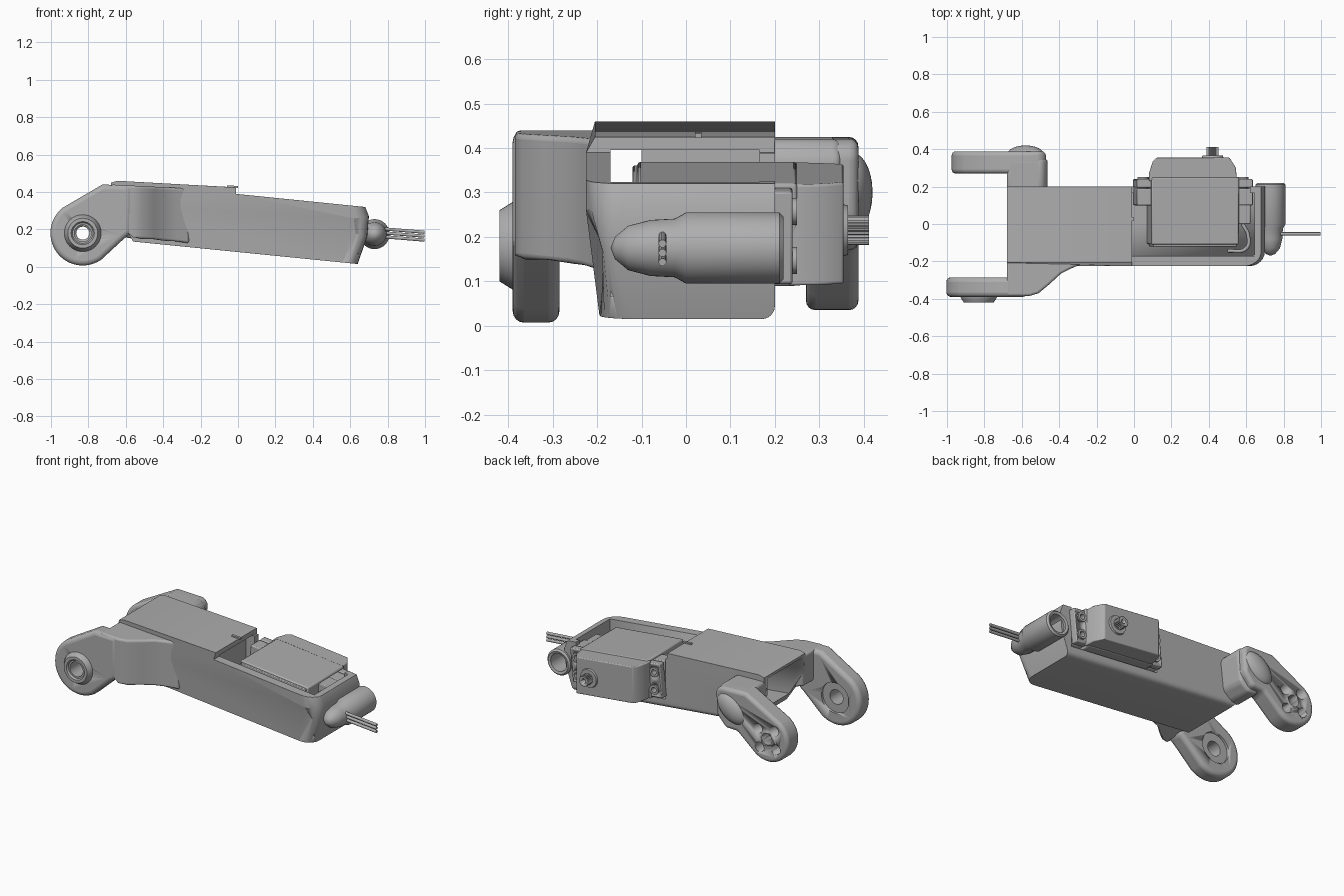
import bpy, bmesh, math
from mathutils import Vector, Matrix

if "Cube" in bpy.data.objects:
    bpy.data.objects.remove(bpy.data.objects["Cube"])

grey = bpy.data.materials.new("plain grey")
grey.use_nodes = True
grey.diffuse_color = (0.42, 0.42, 0.42, 1)
grey.node_tree.nodes["Principled BSDF"].inputs["Base Color"].default_value = grey.diffuse_color

TILT = math.radians(6)


def finish(name, bm, bevel=0, cutter=False, segs=4):
    bmesh.ops.recalc_face_normals(bm, faces=bm.faces)
    mesh = bpy.data.meshes.new(name)
    bm.to_mesh(mesh)
    bm.free()
    ob = bpy.data.objects.new(name, mesh)
    bpy.context.collection.objects.link(ob)
    mesh.materials.append(grey)
    ob.hide_render = cutter
    ob.hide_viewport = False
    if cutter:
        ob.display_type = 'WIRE'
    if bevel:
        m = ob.modifiers.new("round", 'BEVEL')
        m.width, m.segments, m.limit_method = bevel, segs, 'ANGLE'
        m.angle_limit = math.radians(35)
    return ob


def prism_bm(pts, lo, hi, axis='y'):
    """Extrude an outline: (x, z) along y, or (x, y) along z."""
    bm = bmesh.new()
    place = (lambda a, b, c: (a, c, b)) if axis == 'y' else (lambda a, b, c: (a, b, c))
    rings = [[bm.verts.new(place(a, b, c)) for a, b in pts] for c in (lo, hi)]
    bm.faces.new(rings[0])
    bm.faces.new(rings[1])
    n = len(pts)
    for i in range(n):
        j = (i + 1) % n
        bm.faces.new((rings[0][i], rings[0][j], rings[1][j], rings[1][i]))
    return bm


def prism(name, pts, lo, hi, bevel=0, axis='y', cutter=False):
    return finish(name, prism_bm(pts, lo, hi, axis), bevel, cutter)


def box(name, x, y, z, bevel=0, tilt=0, cutter=False):
    bm = bmesh.new()
    c = Vector([(a + b) / 2 for a, b in (x, y, z)])
    size = [b - a for a, b in (x, y, z)]
    bmesh.ops.create_cube(bm, size=1, matrix=Matrix.Translation(c)
                          @ Matrix.Rotation(tilt, 4, 'Y') @ Matrix.Diagonal((*size, 1)))
    return finish(name, bm, bevel, cutter, 2)


def turned(name, x, z, profile, steps=40, cutter=False):
    """Spin (radius, y) points around a y axis; a closed profile makes a ring."""
    bm = bmesh.new()
    vs = [bm.verts.new((x + r, y, z)) for r, y in profile]
    es = [bm.edges.new(p) for p in zip(vs, vs[1:])]
    bmesh.ops.spin(bm, geom=vs + es, cent=(x, 0, z), axis=(0, 1, 0),
                   angle=math.tau, steps=steps)
    bmesh.ops.remove_doubles(bm, verts=bm.verts, dist=0.0001)
    return finish(name, bm, 0, cutter)


def rod(name, x, z, r, lo, hi, cutter=False, steps=24):
    return turned(name, x, z, [(0, lo), (r, lo), (r, hi), (0, hi)], steps, cutter)


def cut(ob, *cutters):
    for c in cutters:
        m = ob.modifiers.new("cut", 'BOOLEAN')
        m.object, m.operation, m.solver = c, 'DIFFERENCE', 'EXACT'


def arc(x, z, r, a0, a1, n=24):
    return [(x + r * math.cos(math.radians(a0 + (a1 - a0) * i / n)),
             z + r * math.sin(math.radians(a0 + (a1 - a0) * i / n))) for i in range(n + 1)]


def wire(name, pts, r):
    cu = bpy.data.curves.new(name, 'CURVE')
    cu.dimensions, cu.bevel_depth, cu.bevel_resolution = '3D', r, 3
    cu.use_fill_caps = True
    sp = cu.splines.new('BEZIER')
    sp.bezier_points.add(len(pts) - 1)
    for p, co in zip(sp.bezier_points, pts):
        p.co = co
        p.handle_left_type = p.handle_right_type = 'AUTO'
    ob = bpy.data.objects.new(name, cu)
    bpy.context.collection.objects.link(ob)
    cu.materials.append(grey)


# Main tray: hollow, tilted body with large round front corners
bm = prism_bm([(-0.68, 0.45), (-0.645, 0.46), (-0.01, 0.425), (-0.01, 0.39), (0.68, 0.32),
               (0.70, 0.27), (0.69, 0.16), (0.64, 0.015), (-0.56, 0.135), (-0.68, 0.33)], -0.225, 0.2)
for v in bm.verts:
    if v.co.y < 0:
        v.co.y = -0.205 if v.co.z > 0.4 else -0.195 if v.co.z < 0.14 else -0.225


def round_edges(test, width):
    es = [e for e in bm.edges if test(*(v.co for v in e.verts))]
    bmesh.ops.bevel(bm, geom=es, offset=width, segments=6, profile=0.5, affect='EDGES')


round_edges(lambda a, b: max(a.y, b.y) < -0.1 and min(a.x, b.x) > 0.6, 0.08)
round_edges(lambda a, b: max(a.z, b.z) < 0.14 and abs(a.x - b.x) > 0.5, 0.03)
body = finish("main_tray", bm, 0.012)
cavity = prism("tray_cavity_cutter", [(-0.8, 0.44), (0, 0.395), (0, 0.6), (0.645, 0.6),
               (0.645, 0.065), (-0.8, 0.21)], -0.17, 0.165, cutter=True)
opening = prism("servo_opening_cutter", [(0, 0.135), (0, 0.6), (0.62, 0.6), (0.62, 0.075)],
                0.1, 0.3, cutter=True)
cut(body, cavity, opening)
box("cover_tab", (-0.06, 0.0), (0.02, 0.035), (0.424, 0.434), tilt=TILT / 2)
box("inner_partition", (-0.1, -0.06), (-0.1, 0.19), (0.14, 0.405))

# Servo lying across the tray, shaft pointing backwards
box("servo_case", (0.08, 0.55), (-0.11, 0.25), (0.112, 0.346), 0.008, TILT)
cap = prism("servo_cap", [(0.08, 0.23), (0.55, 0.23), (0.545, 0.3), (0.51, 0.355), (0.12, 0.355),
                          (0.10, 0.335), (0.08, 0.27)], 0.115, 0.343, 0.006, 'z')
for v in cap.data.vertices:
    v.co.z -= (v.co.x - 0.315) * math.tan(TILT)
box("servo_base_lip", (0.09, 0.54), (-0.12, -0.1), (0.12, 0.338), 0.004, TILT)
for side, x0, x1, zc in (("right", 0.005, 0.09, 0.255), ("left", 0.54, 0.625, 0.202)):
    lug = box(side + "_servo_lug", (x0, x1), (0.195, 0.24), (zc - 0.105, zc + 0.105), 0.006, TILT)
    box(side + "_servo_mount", (x0, x1), (0.1, 0.19), (zc - 0.105, zc + 0.105), 0.006, TILT)
    for label, dz in (("upper", 0.055), ("lower", -0.055)):
        xm = (x0 + x1) / 2
        hole = rod(f"{side}_{label}_lug_cutter", xm, zc + dz, 0.026, 0.19, 0.3, True)
        cut(lug, hole)
        turned(f"{side}_{label}_grommet", xm, zc + dz,
               [(0.016, 0.19), (0.03, 0.19), (0.03, 0.25), (0.016, 0.25), (0.016, 0.19)], 20)
turned("servo_shaft_collar", 0.42, 0.215, [(0, 0.35), (0.06, 0.35), (0.055, 0.365), (0, 0.365)])
spline = bmesh.new()
bmesh.ops.create_cone(spline, cap_ends=True, segments=48, radius1=0.033, radius2=0.033, depth=0.05,
                      matrix=Matrix.Translation((0.42, 0.387, 0.215)) @ Matrix.Rotation(math.pi / 2, 4, 'X'))
for i, v in enumerate(spline.verts):
    if (i // 2) % 2:
        v.co.x += (0.42 - v.co.x) * 0.12
        v.co.z += (0.215 - v.co.z) * 0.12
shaft = finish("servo_spline", spline)
cut(shaft, rod("shaft_screw_cutter", 0.42, 0.215, 0.014, 0.38, 0.45, True))
box("servo_plug", (0.55, 0.62), (0.0, 0.165), (0.25, 0.305), 0.005, TILT)
wire("servo_lead", [(0.58, 0.0, 0.26), (0.61, -0.06, 0.26), (0.6, -0.13, 0.26), (0.5, -0.145, 0.26)], 0.01)

# Cable outlet tube at the end, with tapered nose and three wires
turned("outlet_tube", 0.73, 0.175, [(0.055, 0.05), (0.055, 0.215), (0.07, 0.22), (0.08, 0.21),
       (0.08, 0.0), (0.066, -0.025), (0.063, -0.08), (0.05, -0.13), (0.025, -0.16), (0, -0.17), (0, 0.05),
       (0.055, 0.05)])
for i in range(3):
    z = 0.143 + 0.021 * i
    wire(f"wire_{i + 1}", [(0.72, -0.053, z + 0.022), (0.85, -0.053, z + 0.012), (0.997, -0.053, z)], 0.009)

# Front fork: idler arm with a hollow pivot boss
PX, PZ = -0.83, 0.18
arm = prism("front_fork", arc(PX, PZ, 0.173, 128, 305) + [(-0.61, 0.15), (-0.57, 0.18), (-0.57, 0.435),
            (-0.725, 0.44)], -0.39, -0.285, 0.025)
cut(arm, rod("front_pivot_cutter", PX, PZ, 0.05, -0.5, -0.2, True, 40),
    rod("front_recess_cutter", PX, PZ, 0.095, -0.315, -0.2, True, 40))
turned("front_pivot_boss", PX, PZ, [(0.045, -0.30), (0.1, -0.30), (0.1, -0.388), (0.08, -0.42),
       (0.062, -0.42), (0.055, -0.41), (0.045, -0.41), (0.045, -0.30)])
blend = prism("front_fork_shoulder", [(-0.68, -0.18), (-0.68, -0.385), (-0.56, -0.385), (-0.51, -0.37),
              (-0.45, -0.32), (-0.39, -0.265), (-0.33, -0.235), (-0.26, -0.205), (-0.26, -0.18)],
              0.14, 0.44, 0.015, 'z')
for v in blend.data.vertices:
    if v.co.z < 0.2:
        v.co.z = 0.15 if v.co.x > -0.6 else 0.25
        v.co.z -= max(0, v.co.x + 0.5) * 0.1
    else:
        v.co.z -= (v.co.x + 0.68) * 0.05
cut(blend, cavity)

# Back fork: drive arm with a bolt pattern for the horn
drive = prism("back_fork", arc(PX, PZ, 0.145, 125, 310) + [(-0.62, 0.17), (-0.54, 0.17), (-0.48, 0.24),
              (-0.47, 0.39), (-0.5, 0.42), (-0.68, 0.425)], 0.27, 0.388, 0.025)
for i in range(4):
    a = math.radians(45 + 90 * i) - TILT
    cut(drive, rod(f"horn_bolt_cutter_{i + 1}", PX + 0.08 * math.cos(a), PZ + 0.08 * math.sin(a),
                   0.03, 0.3, 0.5, True))
cut(drive, rod("horn_centre_cutter", PX, PZ, 0.035, 0.2, 0.5, True),
    rod("horn_recess_cutter", PX, PZ, 0.11, 0.2, 0.285, True, 40))
prism("back_fork_shoulder", [(-0.68, 0.30), (-0.60, 0.155), (-0.54, 0.15), (-0.48, 0.2), (-0.46, 0.38),
      (-0.49, 0.42), (-0.68, 0.425)], 0.17, 0.35, 0.02)
bump = bmesh.new()
bmesh.ops.create_uvsphere(bump, u_segments=32, v_segments=16, radius=1,
                          matrix=Matrix.Translation((-0.58, 0.375, 0.30)) @ Matrix.Rotation(-0.7, 4, 'Y')
                          @ Matrix.Diagonal((0.11, 0.045, 0.07, 1)))
finish("back_fork_bump", bump)

# Smooth shading with sharp corners kept
for ob in bpy.context.scene.objects:
    ob.select_set(ob.type == 'MESH')
    if ob.type == 'MESH':
        bpy.context.view_layer.objects.active = ob
bpy.ops.object.shade_smooth_by_angle(angle=math.radians(35))
